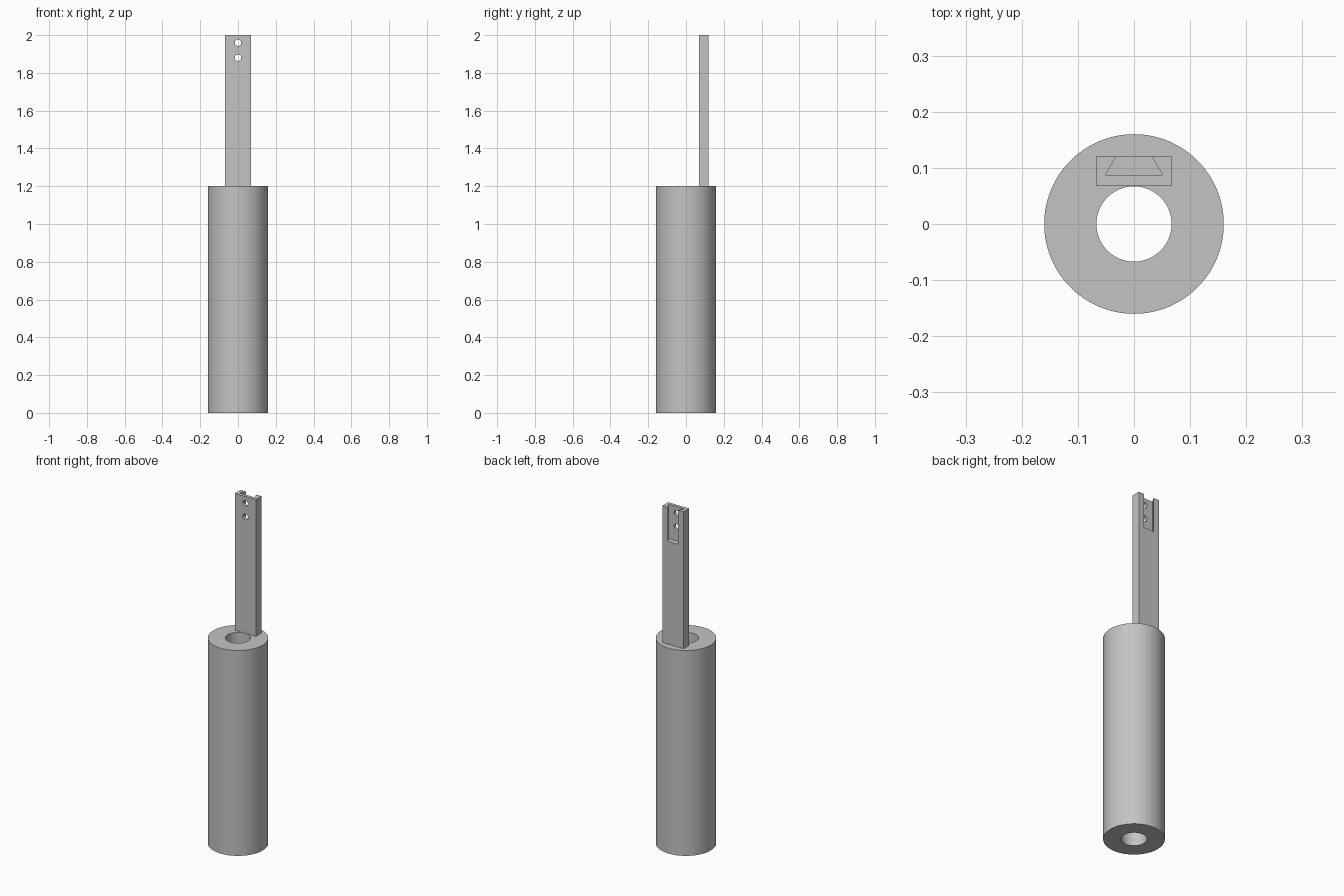
import bpy, bmesh, math
from mathutils import Matrix

old = bpy.data.objects.get("Cube")
if old:
    bpy.data.objects.remove(old, do_unlink=True)

grey = bpy.data.materials.new("plain grey")
grey.use_nodes = True
COLOUR = (0.55, 0.55, 0.55, 1)
grey.diffuse_color = COLOUR
grey.node_tree.nodes["Principled BSDF"].inputs["Base Color"].default_value = COLOUR

RADIUS, BORE, BODY_TOP, TOP = 0.16, 0.067, 1.2, 2.0
BAR_FRONT, BAR_BACK, BAR_HALF = 0.068, 0.12, 0.068


def finish(name, bm):
    bmesh.ops.recalc_face_normals(bm, faces=bm.faces)
    mesh = bpy.data.meshes.new(name)
    bm.to_mesh(mesh)
    bm.free()
    mesh.materials.append(grey)
    obj = bpy.data.objects.new(name, mesh)
    bpy.context.collection.objects.link(obj)
    return obj


def prism(name, outline, bottom, top):
    """Extrude a plan outline upwards."""
    bm = bmesh.new()
    face = bm.faces.new([bm.verts.new((x, y, bottom)) for x, y in outline])
    side = bmesh.ops.extrude_face_region(bm, geom=[face])["geom"]
    verts = [v for v in side if isinstance(v, bmesh.types.BMVert)]
    bmesh.ops.translate(bm, verts=verts, vec=(0, 0, top - bottom))
    return finish(name, bm)


def cut(target, cutter):
    """Subtract the cutter, apply it and keep it hidden from the result."""
    mod = target.modifiers.new("cut", "BOOLEAN")
    mod.operation, mod.solver, mod.object = "DIFFERENCE", "EXACT", cutter
    bpy.context.view_layer.objects.active = target
    bpy.ops.object.modifier_apply(modifier=mod.name)
    bpy.data.objects.remove(cutter, do_unlink=True)


# Hollow cylindrical body: a rectangular section spun around z
bm = bmesh.new()
section = [(BORE, 0), (RADIUS, 0), (RADIUS, BODY_TOP), (BORE, BODY_TOP)]
ring = [bm.verts.new((r, 0, z)) for r, z in section]
edges = [bm.edges.new((ring[i], ring[(i + 1) % 4])) for i in range(4)]
bmesh.ops.spin(bm, geom=ring + edges, axis=(0, 0, 1), cent=(0, 0, 0),
               angle=math.tau, steps=96, use_merge=True)
bmesh.ops.remove_doubles(bm, verts=bm.verts, dist=1e-5)
body = finish("tube_body", bm)

# Upright bar behind the bore
bar = prism("upright_bar", [(-BAR_HALF, BAR_FRONT), (BAR_HALF, BAR_FRONT),
                            (BAR_HALF, BAR_BACK), (-BAR_HALF, BAR_BACK)],
            BODY_TOP, TOP)

# Dovetail slot open at the top and back, its slanted sides run on past the back
FLOOR, WIDE, NARROW, OVER = 0.087, 0.051, 0.032, 0.01
over_half = NARROW - (WIDE - NARROW) * OVER / (BAR_BACK - FLOOR)
cut(bar, prism("slot_cutter", [(-WIDE, FLOOR), (WIDE, FLOOR),
                               (over_half, BAR_BACK + OVER),
                               (-over_half, BAR_BACK + OVER)], 1.8, TOP + 0.05))

# Two screw holes through the slot floor
for z in (1.96, 1.88):
    bm = bmesh.new()
    place = Matrix.Translation((0, FLOOR, z)) @ Matrix.Rotation(math.pi / 2, 4, "X")
    bmesh.ops.create_cone(bm, cap_ends=True, segments=32, radius1=0.017,
                          radius2=0.017, depth=0.1, matrix=place)
    cut(bar, finish("hole_cutter", bm))

# Smooth round walls, sharp corners
for obj in (body, bar):
    bpy.ops.object.select_all(action="DESELECT")
    obj.select_set(True)
    bpy.context.view_layer.objects.active = obj
    bpy.ops.object.shade_smooth_by_angle(angle=math.radians(30))
